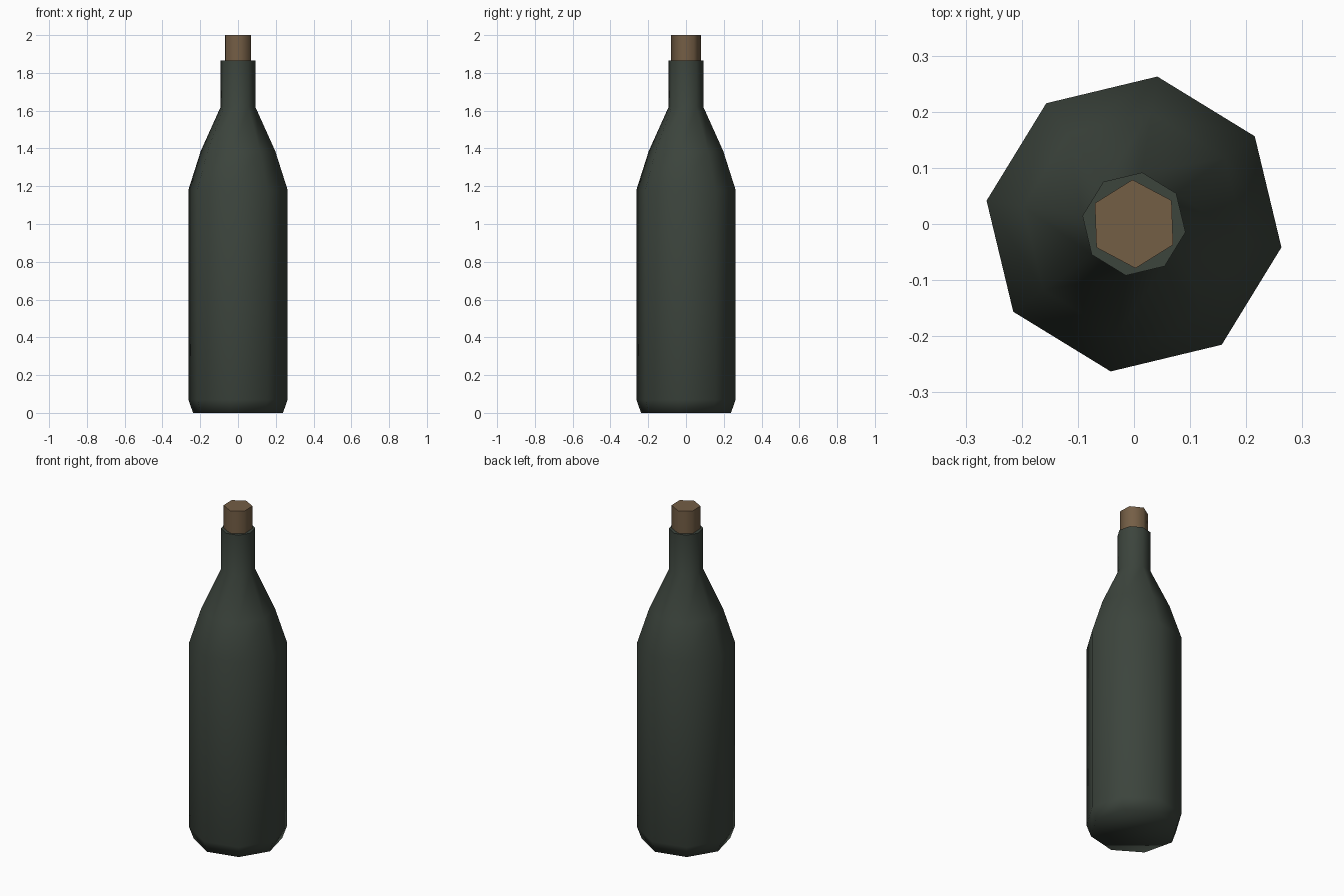
import bpy, bmesh, math

if "Cube" in bpy.data.objects:
    bpy.data.objects.remove(bpy.data.objects["Cube"])


def material(name, rgb):
    m = bpy.data.materials.new(name)
    m.diffuse_color = (*rgb, 1)
    m.use_nodes = True
    m.node_tree.nodes["Principled BSDF"].inputs["Base Color"].default_value = m.diffuse_color
    return m


def lathe(name, profile, sides, turn, mat, sharp_bottom):
    """Stack rings of the (radius, height) profile and cap both ends."""
    bm = bmesh.new()
    rings = []
    for r, z in profile:
        angles = [math.radians(turn) + math.tau * i / sides for i in range(sides)]
        rings.append([bm.verts.new((r * math.cos(a), r * math.sin(a), z)) for a in angles])
    for low, high in zip(rings, rings[1:]):
        for i in range(sides):
            j = (i + 1) % sides
            bm.faces.new((low[i], low[j], high[j], high[i]))
    bottom = bm.faces.new(rings[0][::-1])
    top = bm.faces.new(rings[-1])
    for f in bm.faces:
        f.smooth = True
    # crisp rims
    for cap in [top] + ([bottom] if sharp_bottom else []):
        for e in cap.edges:
            e.smooth = False
    me = bpy.data.meshes.new(name)
    bm.to_mesh(me)
    bm.free()
    me.materials.append(mat)
    ob = bpy.data.objects.new(name, me)
    bpy.context.collection.objects.link(ob)
    return ob


glass = material("dark green glass", (0.045, 0.058, 0.046))
cork = material("brown cork", (0.175, 0.112, 0.060))

# Bottle: bevelled foot, straight body, two-step shoulder, neck
lathe("bottle", [(0.241, 0), (0.266, 0.07), (0.266, 1.18), (0.2, 1.385),
                 (0.093, 1.62), (0.093, 1.865)], 8, -9, glass, False)

# Stopper pushed into the neck
lathe("stopper", [(0.079, 1.78), (0.079, 2.0)], 6, 92, cork, True)
